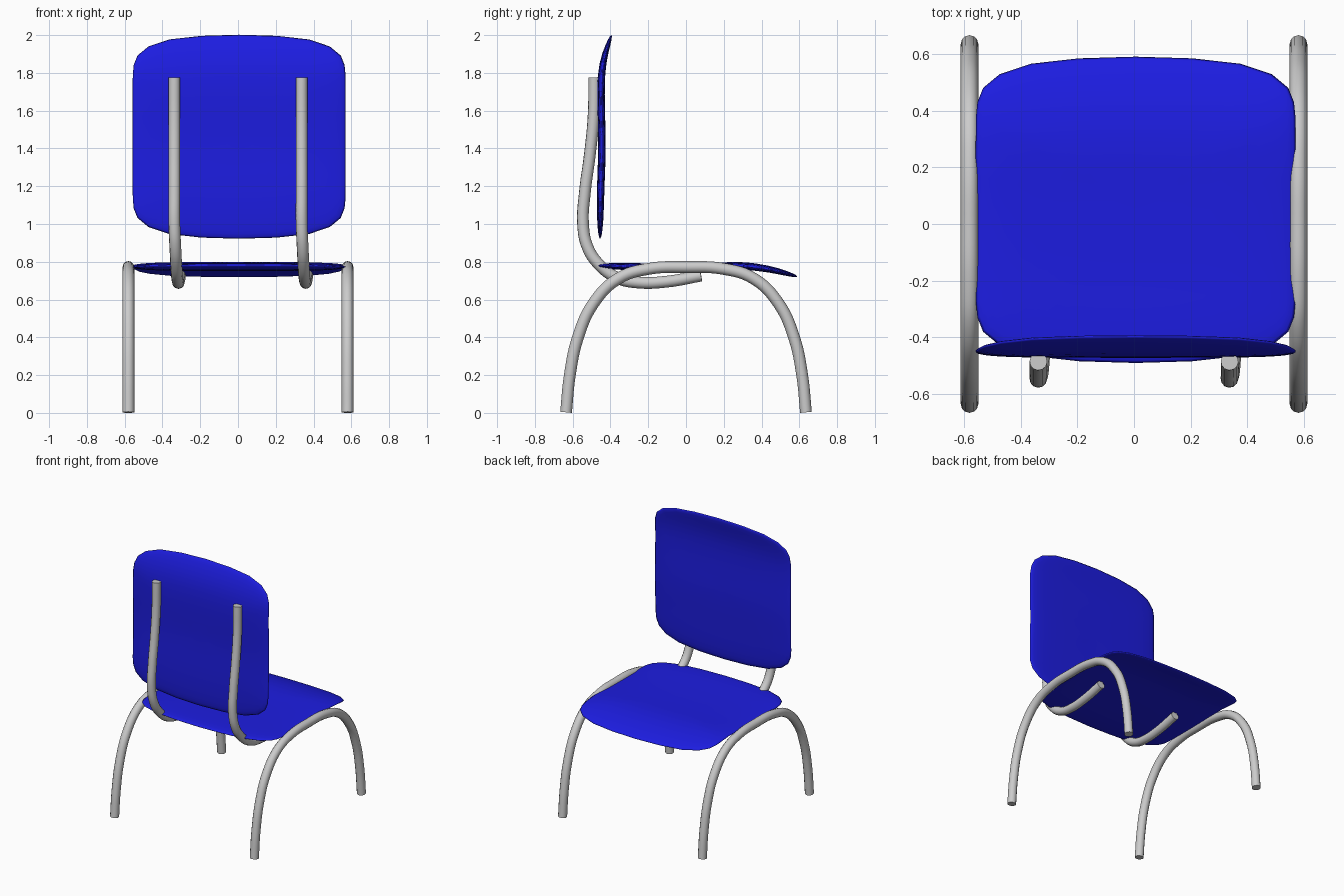
import bpy, bmesh, math
from mathutils import Vector

if "Cube" in bpy.data.objects:
    bpy.data.objects.remove(bpy.data.objects["Cube"])

blue = bpy.data.materials.new("blue_plastic")
blue.diffuse_color = (0.012, 0.012, 0.75, 1)
blue.use_nodes = True
blue.node_tree.nodes["Principled BSDF"].inputs["Base Color"].default_value = blue.diffuse_color


def profile_at(pts, v):
    # smooth interpolation of the panel's side profile
    for i in range(len(pts) - 1):
        if v <= pts[i + 1][0] or i == len(pts) - 2:
            a, b = pts[i], pts[i + 1]
            p, n = pts[max(i - 1, 0)], pts[min(i + 2, len(pts) - 1)]
            ma, mb = (b[1] - p[1]) / (b[0] - p[0]), (n[1] - a[1]) / (n[0] - a[0])
            h = b[0] - a[0]
            t = (v - a[0]) / h
            return ((2*t**3 - 3*t*t + 1) * a[1] + (t**3 - 2*t*t + t) * h * ma
                    + (3*t*t - 2*t**3) * b[1] + (t**3 - t*t) * h * mb)


# Quarter outline of the rounded, bulging panel (x, v)
QUARTER = [(.564, 0), (.564, .12), (.564, .24), (.563, .33), (.558, .38), (.538, .43),
           (.48, .478), (.37, .515), (.2, .534), (0, .54)]


def panel(name, profile, place):
    right = QUARTER[:-1] + [(-x, v) for x, v in reversed(QUARTER)]
    outline = right + [(-x, -v) for x, v in right[1:-1]]
    n = len(outline)
    bm = bmesh.new()
    scales = [.15, .3, .45, .6, .72, .82, .9, .95, .985]
    rings = [(s, 1) for s in scales] + [(1, 0)] + [(s, -1) for s in reversed(scales)]

    def vert(x, v, s, side):
        thick = .02 * math.sqrt(max(0, 1 - s ** 5))
        return bm.verts.new(place(x * s + .006, v * s, profile_at(profile, v * s) + side * thick))

    loops = [[vert(x, v, s, side) for x, v in outline] for s, side in rings]
    for a, b in zip(loops, loops[1:]):
        for i in range(n):
            j = (i + 1) % n
            bm.faces.new((a[i], a[j], b[j], b[i]))
    for loop, side in ((loops[0], 1), (loops[-1], -1)):
        c = vert(0, 0, 0, side)
        for i in range(n):
            bm.faces.new((c, loop[i], loop[(i + 1) % n]))
    bmesh.ops.recalc_face_normals(bm, faces=bm.faces)
    for f in bm.faces:
        f.smooth = True
    me = bpy.data.meshes.new(name)
    bm.to_mesh(me)
    bm.free()
    me.materials.append(blue)
    ob = bpy.data.objects.new(name, me)
    bpy.context.collection.objects.link(ob)


def tube(name, pts, radius=.031):
    cu = bpy.data.curves.new(name, 'CURVE')
    cu.dimensions = '3D'
    cu.bevel_depth = radius
    cu.bevel_resolution = 4
    cu.resolution_u = 6
    cu.use_fill_caps = True
    sp = cu.splines.new('BEZIER')
    sp.bezier_points.add(len(pts) - 1)
    for bp, p in zip(sp.bezier_points, pts):
        bp.co = p
        bp.handle_left_type = bp.handle_right_type = 'AUTO'
    ob = bpy.data.objects.new(name, cu)
    bpy.context.collection.objects.link(ob)


# Seat with drooping front edge
panel("seat", [(-.54, .78), (-.25, .772), (.05, .774), (.25, .778), (.37, .764),
               (.45, .747), (.54, .722)],
      lambda x, v, w: Vector((x, v + .05, w)))

# Backrest curling at the top
panel("backrest", [(-.54, -.455), (-.3, -.452), (-.05, -.445), (.2, -.45), (.33, -.447),
                   (.43, -.43), (.54, -.395)],
      lambda x, v, w: Vector((x, w, v + 1.462)))

# Arched legs, one per side
half = [(.635, .003), (.615, .2), (.572, .4), (.49, .58), (.36, .71), (.2, .762)]
arch = half + [(0, .772)] + [(-y, z) for y, z in reversed(half)]
for side, label in ((-1, "left"), (1, "right")):
    tube(label + "_leg_arch", [(side * .58, y, z) for y, z in arch])

# Bent tubes carrying the backrest (x drift, y, z)
support = [(.03, .08, .727), (.025, -.1, .695), (.02, -.25, .69), (.015, -.36, .713),
           (.01, -.46, .785), (.005, -.522, .88), (0, -.545, 1.0), (0, -.535, 1.17),
           (0, -.51, 1.36), (0, -.49, 1.56), (0, -.485, 1.775)]
for side, label in ((-1, "left"), (1, "right")):
    tube(label + "_back_support", [(side * .337 + dx, y, z) for dx, y, z in support])
